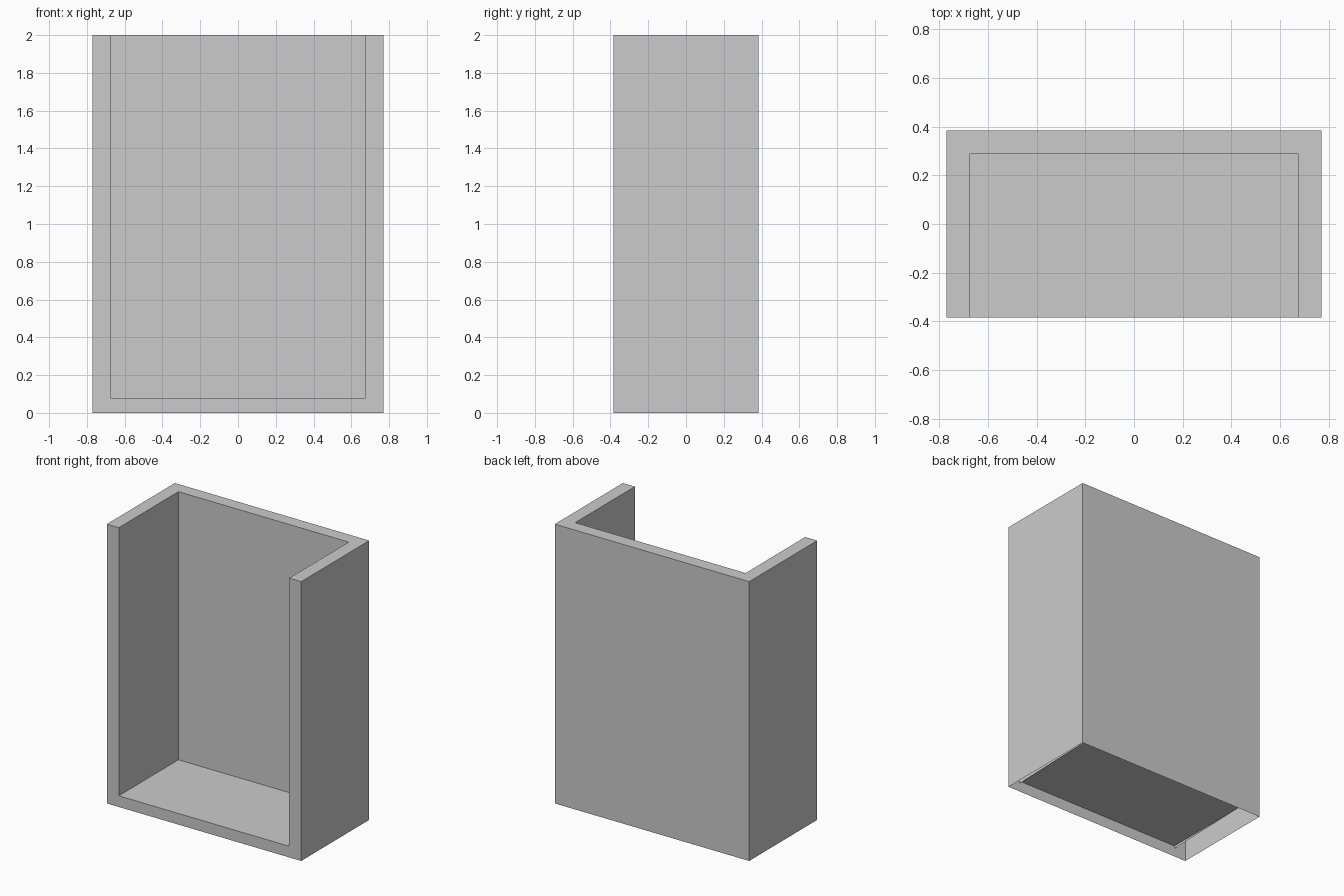
import bpy, bmesh

if "Cube" in bpy.data.objects:
    bpy.data.objects.remove(bpy.data.objects["Cube"])

W, D, H = 0.77, 0.385, 2.0      # half width, half depth, height
T, FLOOR = 0.095, 0.08          # wall thickness, floor height
DIP = 0.06                      # front lower corner of the inner side walls
xi, yi = W - T, D - T

bm = bmesh.new()


def face(*pts):
    bm.faces.new([bm.verts.new(p) for p in pts])


# outer back, inner back, floor (the underside is a hollow shell)
face((W, D, 0), (-W, D, 0), (-W, D, H), (W, D, H))
face((-xi, yi, FLOOR), (xi, yi, FLOOR), (xi, yi, H), (-xi, yi, H))
face((-xi, -D, FLOOR), (xi, -D, FLOOR), (xi, yi, FLOOR), (-xi, yi, FLOOR))

# front sill and back part of the top rim
face((-W, -D, 0), (W, -D, 0), (W, -D, FLOOR), (xi, -D, FLOOR),
     (-xi, -D, FLOOR), (-W, -D, FLOOR))
face((-xi, yi, H), (xi, yi, H), (W, D, H), (-W, D, H))


# mirrored sides: outer wall, inner wall, front post, top rim
def side(s):
    quads = [
        [(W, -D, 0), (W, D, 0), (W, D, H), (W, -D, H)],
        [(xi, yi, FLOOR), (xi, -D, DIP), (xi, -D, H), (xi, yi, H)],
        [(xi, -D, FLOOR), (W, -D, FLOOR), (W, -D, H), (xi, -D, H)],
        [(xi, -D, H), (W, -D, H), (W, D, H), (xi, yi, H)],
    ]
    for q in quads:
        pts = [(s * x, y, z) for x, y, z in q]
        face(*(pts if s > 0 else pts[::-1]))


for s in (1, -1):
    side(s)

bmesh.ops.remove_doubles(bm, verts=bm.verts, dist=1e-4)

mesh = bpy.data.meshes.new("open_box")
bm.to_mesh(mesh)
bm.free()
bpy.context.collection.objects.link(bpy.data.objects.new("open_box", mesh))
